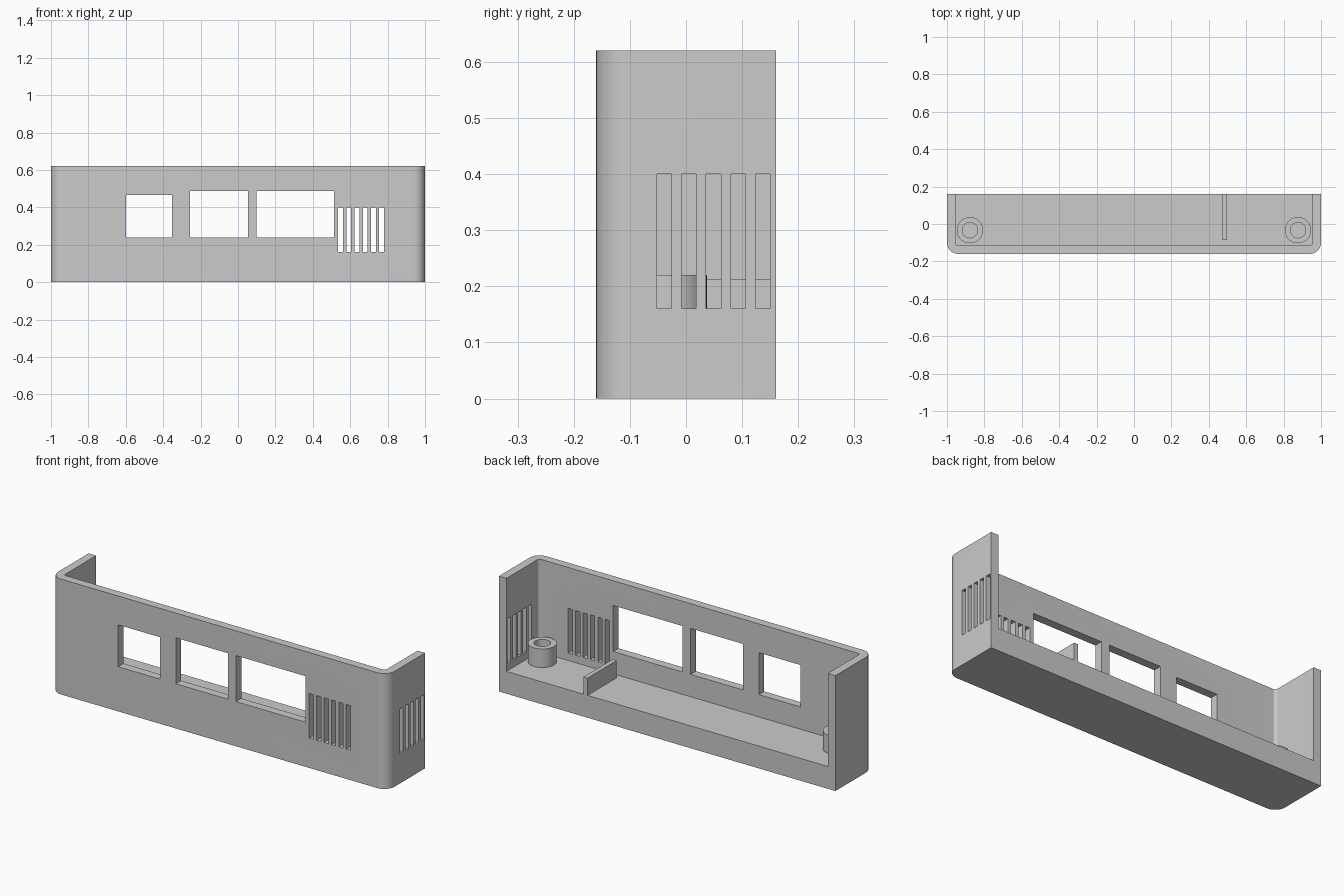
import bpy, bmesh, math

cube = bpy.data.objects.get("Cube")
if cube:
    bpy.data.objects.remove(cube, do_unlink=True)

WIDTH, FRONT, BACK, HEIGHT = 1.0, -0.16, 0.16, 0.62
WALL, FLOOR, RADIUS = 0.045, 0.12, 0.06

grey = bpy.data.materials.new("light grey plastic")
grey.use_nodes = True
colour = (0.6, 0.6, 0.6, 1)
grey.diffuse_color = colour
grey.node_tree.nodes["Principled BSDF"].inputs["Base Color"].default_value = colour


def prism(name, outline, z0, z1):
    """Extrude a counter-clockwise xy outline from z0 to z1."""
    bm = bmesh.new()
    face = bm.faces.new([bm.verts.new((x, y, z0)) for x, y in outline])
    new = bmesh.ops.extrude_face_region(bm, geom=[face])["geom"]
    bmesh.ops.translate(bm, vec=(0, 0, z1 - z0),
                        verts=[v for v in new if isinstance(v, bmesh.types.BMVert)])
    bmesh.ops.recalc_face_normals(bm, faces=bm.faces)
    mesh = bpy.data.meshes.new(name)
    bm.to_mesh(mesh)
    bm.free()
    mesh.materials.append(grey)
    obj = bpy.data.objects.new(name, mesh)
    bpy.context.collection.objects.link(obj)
    return obj


def box(name, x0, x1, y0, y1, z0, z1):
    return prism(name, [(x0, y0), (x1, y0), (x1, y1), (x0, y1)], z0, z1)


def arc(cx, cy, r, start, end, steps):
    angles = [math.radians(start + (end - start) * i / steps) for i in range(steps + 1)]
    return [(cx + r * math.cos(a), cy + r * math.sin(a)) for a in angles]


def disc(name, x, y, r, z0, z1):
    return prism(name, arc(x, y, r, 0, 360, 48)[:-1], z0, z1)


def rounded_front(half, front, back, r):
    """Rectangle whose two front corners are rounded."""
    return (arc(-half + r, front + r, r, 180, 270, 10)
            + arc(half - r, front + r, r, 270, 360, 10)
            + [(half, back), (-half, back)])


def cut(target, cutter):
    mod = target.modifiers.new("cut", 'BOOLEAN')
    mod.operation, mod.solver, mod.object = 'DIFFERENCE', 'EXACT', cutter
    bpy.context.view_layer.objects.active = target
    bpy.ops.object.modifier_apply(modifier=mod.name)
    bpy.data.objects.remove(cutter, do_unlink=True)


def smooth(obj):
    bpy.ops.object.select_all(action='DESELECT')
    obj.select_set(True)
    bpy.context.view_layer.objects.active = obj
    bpy.ops.object.shade_smooth_by_angle(angle=math.radians(30))


# Housing: solid block hollowed out, open at the top and back
housing = prism("housing", rounded_front(WIDTH, FRONT, BACK, RADIUS), 0, HEIGHT)
cut(housing, prism("cavity", rounded_front(WIDTH - WALL, FRONT + WALL, BACK + 0.1,
                                           RADIUS - WALL), FLOOR, HEIGHT + 0.1))

# Three windows in the front wall
for x0, x1, top in [(-0.6, -0.353, 0.465), (-0.257, 0.053, 0.487), (0.1, 0.513, 0.487)]:
    cut(housing, box("window_cutter", x0, x1, FRONT - 0.1, FRONT + 0.07, 0.24, top))

# Vent slots in the front wall and the +x side wall
PITCH, HALF_SLOT, SLOT_LOW, SLOT_HIGH = 0.044, 0.013, 0.16, 0.4
for i in range(6):
    x = 0.548 + i * PITCH
    cut(housing, box("front_vent_cutter", x - HALF_SLOT, x + HALF_SLOT,
                     FRONT - 0.1, FRONT + 0.07, SLOT_LOW, SLOT_HIGH))
for i in range(5):
    y = -0.039 + i * PITCH
    cut(housing, box("side_vent_cutter", WIDTH - 0.07, WIDTH + 0.1,
                     y - HALF_SLOT, y + HALF_SLOT, SLOT_LOW, SLOT_HIGH))
smooth(housing)

# Hollow screw bosses at both ends of the floor
for side, x in (("left", 0.877), ("right", -0.877)):
    boss = disc(side + "_screw_boss", x, -0.033, 0.07, FLOOR, 0.22)
    cut(boss, disc("screw_hole_cutter", x, -0.033, 0.041, FLOOR - 0.1, 0.3))
    smooth(boss)

# Divider rib standing on the floor
box("divider_rib", 0.473, 0.497, -0.086, BACK, FLOOR, 0.213)
